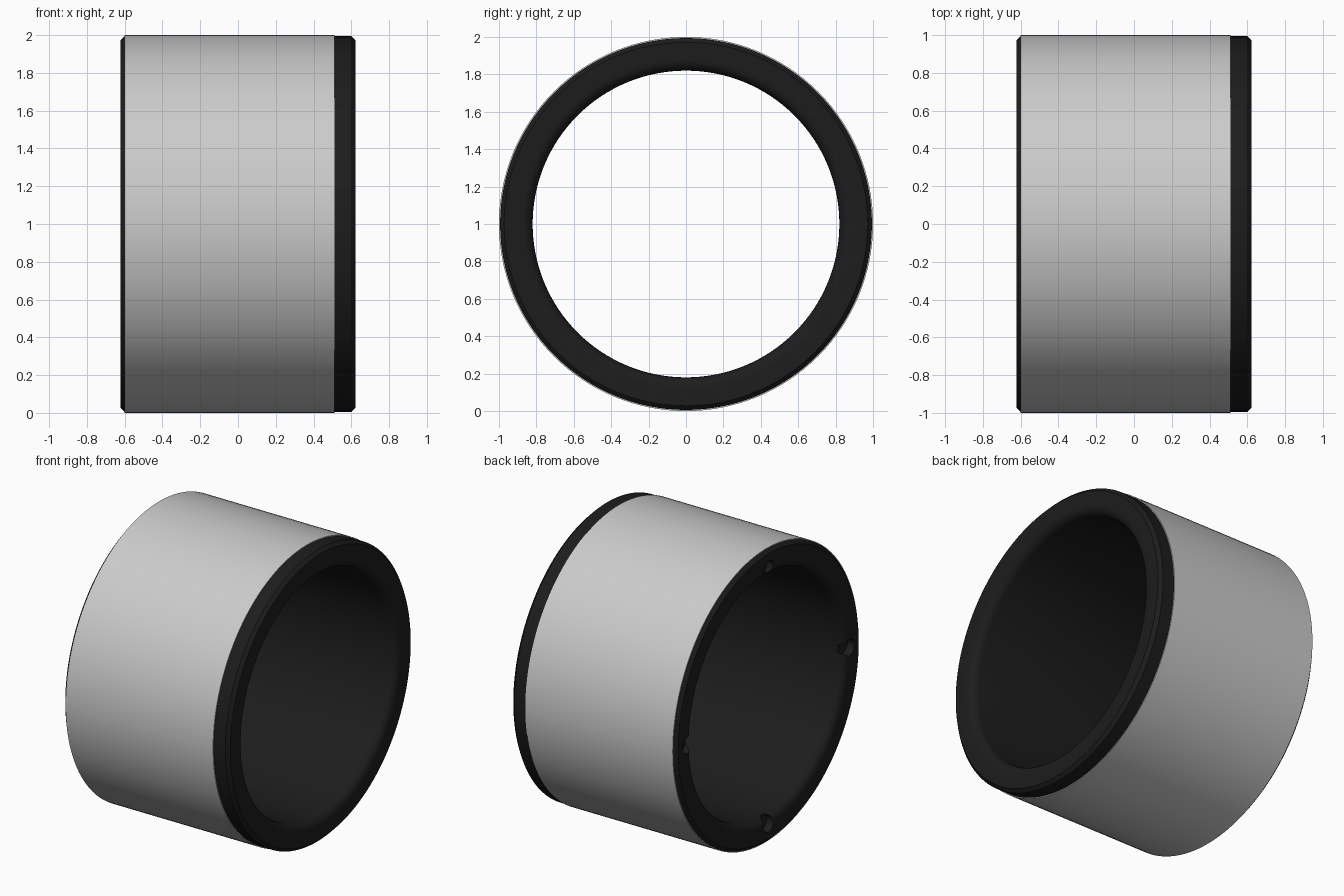
import bpy, bmesh, math
from mathutils import Matrix

if "Cube" in bpy.data.objects:
    bpy.data.objects.remove(bpy.data.objects["Cube"])

SEG = 128


def material(name, rgb):
    m = bpy.data.materials.new(name)
    m.diffuse_color = (*rgb, 1)
    m.use_nodes = True
    m.node_tree.nodes["Principled BSDF"].inputs["Base Color"].default_value = m.diffuse_color
    return m


def lathe_x(name, profile, mat=None):
    """Revolve a closed (x, radius) profile around the x axis at z = 1."""
    bm = bmesh.new()
    rings = []
    for i in range(SEG):
        a = 2 * math.pi * i / SEG
        rings.append([bm.verts.new((x, r * math.cos(a), 1 + r * math.sin(a)))
                      for x, r in profile])
    n = len(profile)
    for i in range(SEG):
        p, q = rings[i], rings[(i + 1) % SEG]
        for j in range(n):
            k = (j + 1) % n
            bm.faces.new((p[j], q[j], q[k], p[k]))
    bmesh.ops.recalc_face_normals(bm, faces=bm.faces)
    return finish(name, bm, mat)


def finish(name, bm, mat=None):
    me = bpy.data.meshes.new(name)
    bm.to_mesh(me)
    bm.free()
    ob = bpy.data.objects.new(name, me)
    bpy.context.collection.objects.link(ob)
    if mat:
        me.materials.append(mat)
    return ob


def smooth(ob):
    bpy.ops.object.select_all(action='DESELECT')
    ob.select_set(True)
    bpy.context.view_layer.objects.active = ob
    bpy.ops.object.shade_smooth_by_angle(angle=math.radians(30))


black = material("black_plastic", (0.012, 0.012, 0.012))

# Rounded inner lips at both ends of the bore
F, BORE = 0.06, 0.82


def lip(sign):
    return [(sign * (0.622 - F + F * math.sin(t)), BORE + F - F * math.cos(t))
            for t in (math.pi / 2 * i / 6 for i in range(7))]


# Black liner: chamfered left rim, seat under the sleeve, wide right flange
outer = [(-0.622, 0.972), (-0.597, 0.997), (-0.597, 0.98), (0.51, 0.98),
         (0.51, 0.994), (0.6, 0.994), (0.622, 0.972)]
liner = lathe_x("liner", outer + lip(1)[::-1] + lip(-1), black)

# Four round notches in the left inner lip
bm = bmesh.new()
for i in range(4):
    turn = Matrix.Translation((0, 0, 1)) @ Matrix.Rotation(i * math.pi / 2, 4, 'X')
    m = turn @ Matrix.Translation((-0.63, 0, 0.87)) @ Matrix.Rotation(math.pi / 2, 4, 'Y')
    bmesh.ops.create_cone(bm, cap_ends=True, segments=32, radius1=0.055,
                          radius2=0.055, depth=0.12, matrix=m)
cutter = finish("notch_cutter", bm)
cutter.hide_render = True
cutter.hide_viewport = False
cutter.display_type = 'WIRE'
mod = liner.modifiers.new("notches", 'BOOLEAN')
mod.operation = 'DIFFERENCE'
mod.solver = 'EXACT'
mod.object = cutter
bpy.context.view_layer.objects.active = liner
bpy.ops.object.modifier_apply(modifier=mod.name)
bpy.data.objects.remove(cutter)
smooth(liner)

# Grey metal sleeve around the liner
sleeve = lathe_x("sleeve", [(-0.6, 0.98), (-0.6, 1.0), (0.512, 1.0), (0.512, 0.98)])
smooth(sleeve)
